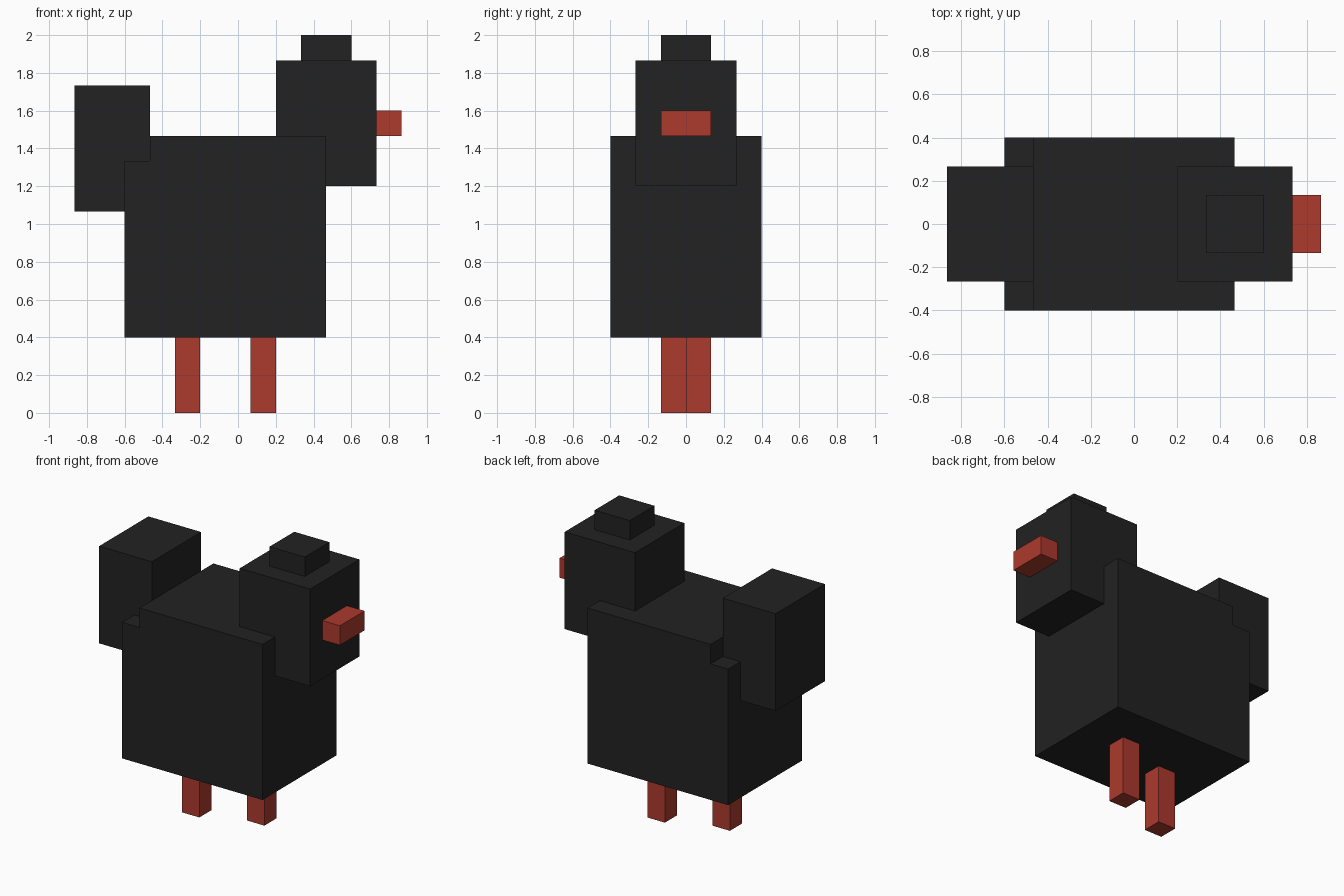
import bpy
import bmesh

cube = bpy.data.objects.get("Cube")
if cube:
    bpy.data.objects.remove(cube, do_unlink=True)

U = 2 / 15  # one block unit


def material(name, rgb):
    m = bpy.data.materials.new(name)
    m.use_nodes = True
    m.diffuse_color = (*rgb, 1)
    m.node_tree.nodes["Principled BSDF"].inputs["Base Color"].default_value = (*rgb, 1)
    return m


black = material("black_feathers", (0.016, 0.016, 0.016))
red = material("red_skin", (0.412, 0.042, 0.027))


def slab(name, profile, y0, y1, mat):
    """Extrude an x-z outline from y0 to y1 (block units)."""
    bm = bmesh.new()
    face = bm.faces.new([bm.verts.new((x * U, y0 * U, z * U)) for x, z in profile])
    ext = bmesh.ops.extrude_face_region(bm, geom=[face])
    verts = [g for g in ext["geom"] if isinstance(g, bmesh.types.BMVert)]
    bmesh.ops.translate(bm, vec=(0, (y1 - y0) * U, 0), verts=verts)
    bmesh.ops.recalc_face_normals(bm, faces=bm.faces)
    mesh = bpy.data.meshes.new(name)
    bm.to_mesh(mesh)
    bm.free()
    mesh.materials.append(mat)
    obj = bpy.data.objects.new(name, mesh)
    bpy.context.collection.objects.link(obj)
    return obj


def box(name, x0, x1, y0, y1, z0, z1, mat):
    return slab(name, [(x0, z0), (x1, z0), (x1, z1), (x0, z1)], y0, y1, mat)


# Body with a one-unit step along its rear top edge
slab("body", [(-4.5, 3), (3.5, 3), (3.5, 11), (-3.5, 11), (-3.5, 10), (-4.5, 10)],
     -3, 3, black)

# Tail, head and crest
box("tail", -6.5, -3.5, -2, 2, 8, 13, black)
box("head", 1.5, 5.5, -2, 2, 9, 14, black)
box("crest", 2.5, 4.5, -1, 1, 14, 15, black)

# Beak
box("beak", 5.5, 6.5, -1, 1, 11, 12, red)

# Legs, staggered in mid-stride
for name, x, y in (("rear_leg", -2.5, -1), ("front_leg", 0.5, 0)):
    box(name, x, x + 1, y, y + 1, 0, 3, red)
